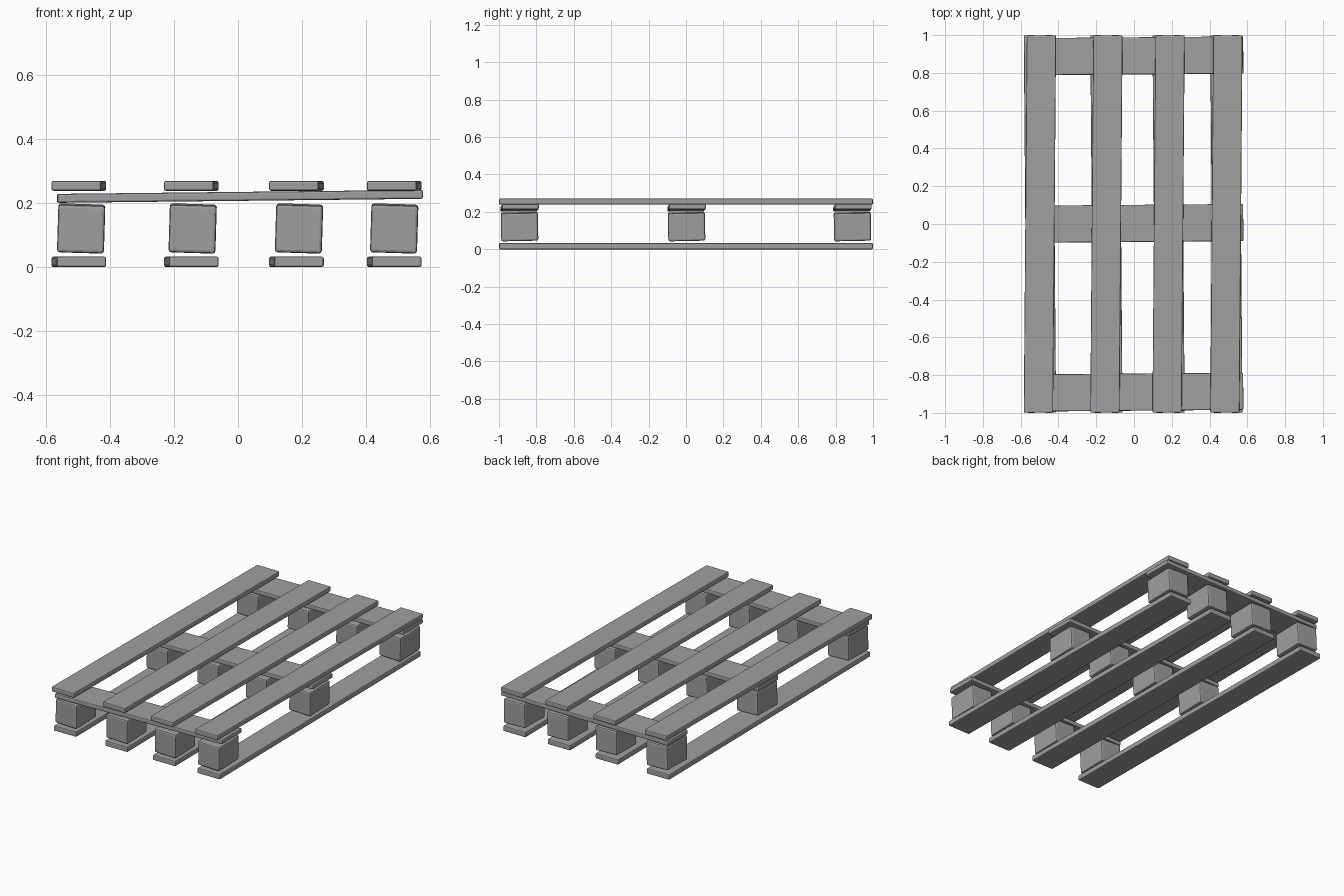
import bpy, bmesh
from mathutils import Matrix, Euler

if "Cube" in bpy.data.objects:
    bpy.data.objects.remove(bpy.data.objects["Cube"])

wood = bpy.data.materials.new("grey wood")
wood.diffuse_color = (0.35, 0.35, 0.35, 1)
wood.use_nodes = True
wood.node_tree.nodes["Principled BSDF"].inputs["Base Color"].default_value = wood.diffuse_color


def box(name, centre, size, rot, bevel):
    """Slightly rounded, slightly crooked timber piece."""
    mesh = bpy.data.meshes.new(name)
    bm = bmesh.new()
    bmesh.ops.create_cube(bm, size=1, matrix=Matrix.Diagonal((*size, 1)))
    bmesh.ops.bevel(bm, geom=bm.edges[:], offset=bevel, segments=2,
                    profile=0.5, affect='EDGES')
    bmesh.ops.transform(bm, matrix=Euler(rot).to_matrix().to_4x4(), verts=bm.verts)
    bm.to_mesh(mesh)
    bm.free()
    mesh.materials.append(wood)
    obj = bpy.data.objects.new(name, mesh)
    obj.location = centre
    bpy.context.collection.objects.link(obj)


board_x = (-0.498, -0.146, 0.183, 0.489)
block_x = (-0.491, -0.142, 0.191, 0.489)
rows_y = (-0.89, 0.003, 0.89)

# Long boards: top deck and bottom runners, skewed opposite ways
for i, x in enumerate(board_x, 1):
    box(f"top_board_{i}", (x, 0, 0.2545), (0.155, 1.998, 0.031), (0, 0, -0.008), 0.006)
    box(f"bottom_runner_{i}", (x, 0, 0.0165), (0.155, 1.998, 0.033), (0, 0, 0.008), 0.006)

# Cross boards rise towards the right, with a row of spacer blocks below
for r, y in enumerate(rows_y, 1):
    box(f"cross_board_{r}", (0.006, y, 0.2215), (1.145, 0.197, 0.028),
        (0, -0.011, 0.008), 0.006)
    for i, x in enumerate(block_x, 1):
        box(f"spacer_block_{r}_{i}", (x, y, 0.121), (0.147, 0.198, 0.15),
            (0.02, 0.03, 0), 0.009)
